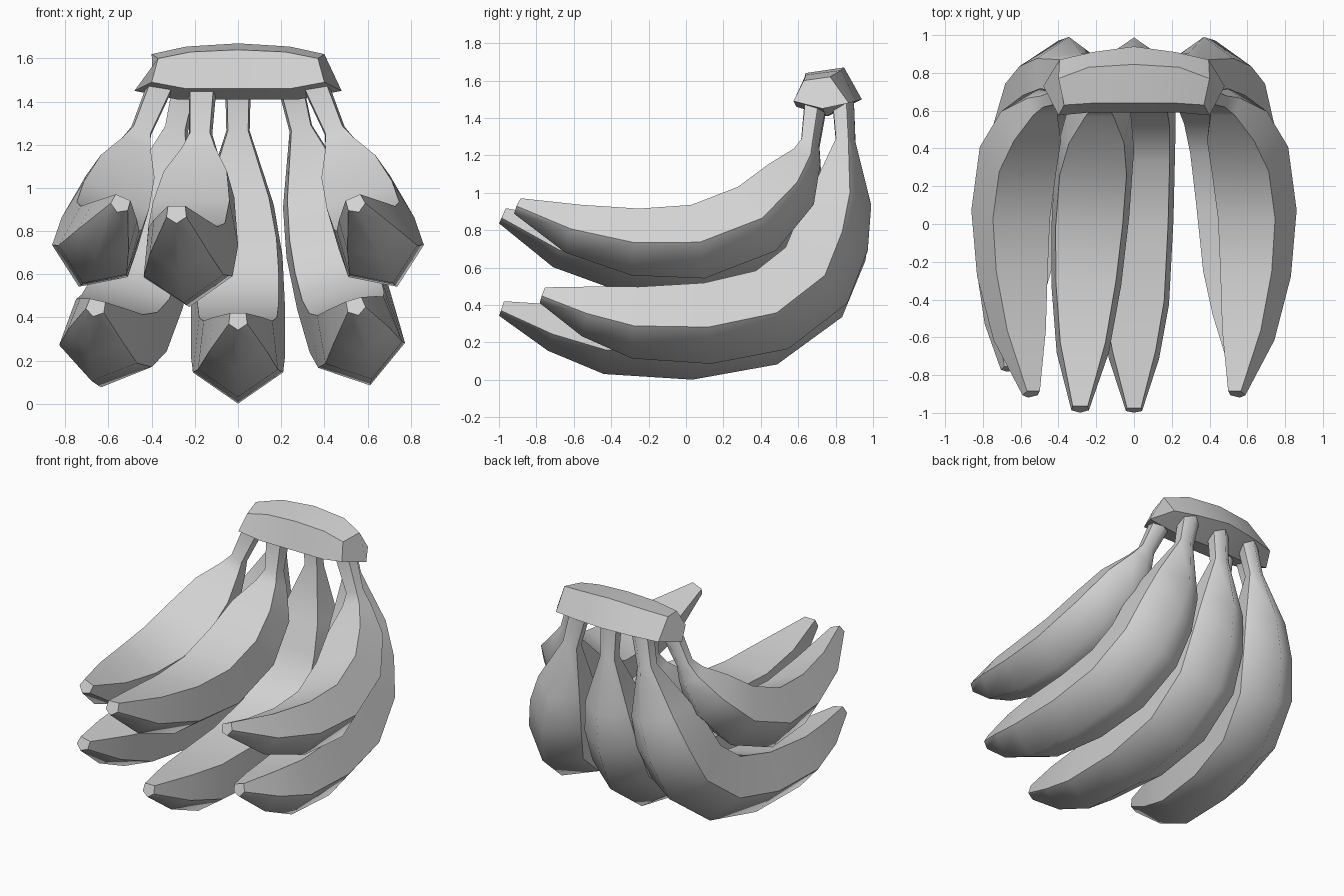
import bpy
import bmesh
from math import sin, cos, radians
from mathutils import Vector

if "Cube" in bpy.data.objects:
    bpy.data.objects.remove(bpy.data.objects["Cube"])

GREY = (0.65, 0.65, 0.65, 1)
grey = bpy.data.materials.new("plain grey")
grey.use_nodes = True
grey.diffuse_color = GREY
grey.node_tree.nodes["Principled BSDF"].inputs["Base Color"].default_value = GREY

STEM_Z = 1.45

# Cross-section (outward, sideways): keel, sides and a broad flat inner face
SECTION = [(1, 0), (.34, .95), (-.82, .82), (-.82, -.82), (.34, -.95)]
SIDES = len(SECTION)

# Spine of a fruit: y, depth below the stem, radius
LOWER = [(-.985, 1.065, .045), (-.70, 1.16, .14), (-.42, 1.225, .195), (.015, 1.23, .22),
         (.40, 1.155, .23), (.66, .965, .23), (.755, .74, .217), (.815, .52, .175),
         (.85, .185, .057), (.835, -.04, .063)]
UPPER = [(-.90, .57, .045), (-.60, .71, .135), (-.27, .79, .18), (.06, .79, .2),
         (.37, .66, .2), (.55, .46, .165), (.64, .29, .085), (.66, .20, .052),
         (.69, -.04, .063)]


def finish(bm, name):
    bmesh.ops.recalc_face_normals(bm, faces=bm.faces)
    mesh = bpy.data.meshes.new(name)
    bm.to_mesh(mesh)
    bm.free()
    mesh.materials.append(grey)
    obj = bpy.data.objects.new(name, mesh)
    bpy.context.collection.objects.link(obj)
    return obj


def loft(bm, rings):
    """Skin a list of closed rings and cap both ends."""
    rows = [[bm.verts.new(p) for p in ring] for ring in rings]
    n = len(rows[0])
    for a, b in zip(rows, rows[1:]):
        for i in range(n):
            bm.faces.new((a[i], a[(i + 1) % n], b[(i + 1) % n], b[i]))
    bm.faces.new(rows[0])
    bm.faces.new(rows[-1])
    return rows


def banana(name, spine, stem_x, lean, roll, yaw, length=1, depth=1, girth=1):
    """Five-sided fruit: spine leans about the stem, section rolls (degrees)."""
    stem_y = spine[-1][0]
    path = [Vector((stem_y + (y - stem_y) * length, -d * depth)) for y, d, r in spine]
    lean, roll = radians(lean), radians(roll)
    rings = []
    for i, p in enumerate(path):
        t = (path[min(i + 1, len(path) - 1)] - path[max(i - 1, 0)]).normalized()
        out = Vector((t.y, -t.x))
        r = spine[i][2] * girth
        ring = []
        for outward, sideways in SECTION:
            side = r * sideways
            o = out * r * outward
            y = p.x + o.x
            x = stem_x - p.y * sin(lean) - o.y * sin(roll) + side * cos(roll)
            z = STEM_Z + p.y * cos(lean) + o.y * cos(roll) + side * sin(roll)
            ring.append((x + yaw * (stem_y - y), y, z))
        rings.append(ring)
    bm = bmesh.new()
    rows = loft(bm, rings)
    for f in bm.faces:
        f.smooth = len(f.verts) == 4
    # Sharp ridges along the sides, soft ridge along the outer curve
    for a, b in zip(rows, rows[1:]):
        for k in range(1, SIDES):
            bm.edges.get((a[k], b[k])).smooth = False
    for row in (rows[0], rows[-1]):
        for k in range(SIDES):
            bm.edges.get((row[k], row[(k + 1) % SIDES])).smooth = False
    return finish(bm, name)


# Lower tier
banana("lower_middle_banana", LOWER, 0, 0, 0, 0)
banana("lower_left_banana", LOWER, .25, 13.5, 16, .035, .88, .965)
banana("lower_right_banana", LOWER, -.25, -12.2, -13, -.12, .88, .965)

# Upper tier
banana("upper_left_banana", UPPER, .37, 23, 23, -.03)
banana("upper_right_banana", UPPER, -.37, -23, -23, .03)
banana("upper_middle_banana", UPPER, -.165, -2, 1, -.06, 1.05, 1, 1.08)

# Crown joining the stems: half sections from the middle outward, mirrored in x
middle = [(0, .59, 1.46), (0, .64, 1.64), (0, .845, 1.67), (0, .94, 1.50), (0, .76, 1.41)]
shoulder = [(.24, .59, 1.46), (.22, .64, 1.63), (.24, .83, 1.655), (.22, .91, 1.49), (.28, .75, 1.41)]
end = [(.40, .575, 1.49), (.37, .63, 1.60), (.40, .77, 1.62), (.395, .87, 1.48), (.48, .73, 1.45)]


def flip(ring):
    return [(-x, y, z) for x, y, z in ring]


bm = bmesh.new()
loft(bm, [flip(end), flip(shoulder), middle, shoulder, end])
crown = finish(bm, "crown")
bpy.context.view_layer.objects.active = crown
crown.select_set(True)
bpy.ops.object.shade_smooth_by_angle(angle=radians(30))
